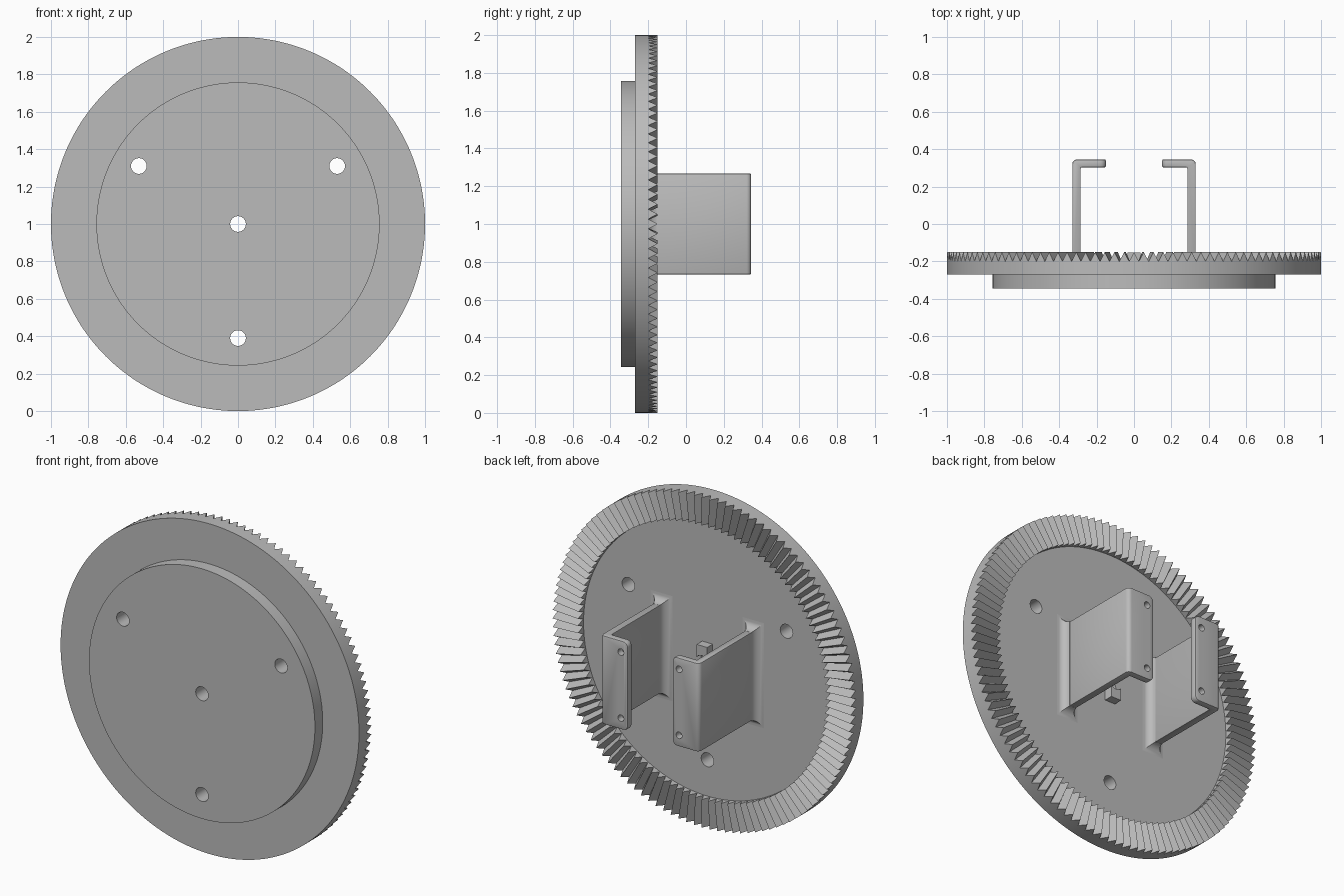
import bpy, bmesh, math
from mathutils import Matrix

if "Cube" in bpy.data.objects:
    bpy.data.objects.remove(bpy.data.objects["Cube"])

TEETH = 120
FLOOR, TIP, VALLEY = -0.205, -0.15, -0.2
CZ = 1.0

grey = bpy.data.materials.new("plain grey")
grey.diffuse_color = (0.5, 0.5, 0.5, 1)
grey.use_nodes = True
grey.node_tree.nodes["Principled BSDF"].inputs["Base Color"].default_value = grey.diffuse_color


def make(name, bm):
    bmesh.ops.recalc_face_normals(bm, faces=bm.faces[:])
    me = bpy.data.meshes.new(name)
    bm.to_mesh(me)
    bm.free()
    me.materials.append(grey)
    ob = bpy.data.objects.new(name, me)
    bpy.context.collection.objects.link(ob)
    return ob


def loft(bm, rings):
    """Join closed rings of points and cap both ends."""
    rows = [[bm.verts.new(p) for p in r] for r in rings]
    n = len(rows[0])
    for a, b in zip(rows, rows[1:]):
        for i in range(n):
            j = (i + 1) % n
            bm.faces.new((a[i], a[j], b[j], b[i]))
    bm.faces.new(rows[0])
    bm.faces.new(rows[-1])


def activate(ob):
    bpy.ops.object.select_all(action='DESELECT')
    ob.select_set(True)
    bpy.context.view_layer.objects.active = ob


def apply_mod(ob, kind, **settings):
    m = ob.modifiers.new(kind.lower(), kind)
    for k, v in settings.items():
        setattr(m, k, v)
    activate(ob)
    bpy.ops.object.modifier_apply(modifier=m.name)


def drill(ob, holes, radius, segs):
    """Cut round holes along y at the given (x, z) places."""
    bm = bmesh.new()
    for x, z in holes:
        loft(bm, [[(x + radius * math.cos(2 * math.pi * i / segs), y,
                    z + radius * math.sin(2 * math.pi * i / segs)) for i in range(segs)]
                  for y in (-0.6, 0.6)])
    cutter = make("hole_cutter", bm)
    cutter.hide_render = True
    apply_mod(ob, 'BOOLEAN', operation='DIFFERENCE', solver='EXACT', object=cutter)
    bpy.data.objects.remove(cutter)


def smooth(ob):
    activate(ob)
    bpy.ops.object.shade_smooth_by_angle(angle=math.radians(30))


# toothed wheel: floor, crown teeth, rim and front step in one turned shape
def ring(r, height):
    n = TEETH * 2
    return [(r * math.cos(2 * math.pi * i / n), height(i),
             CZ + r * math.sin(2 * math.pi * i / n)) for i in range(n)]


def tooth(i):
    return VALLEY if i % 2 else TIP


bm = bmesh.new()
loft(bm, [ring(0.83, lambda i: FLOOR), ring(0.83, tooth), ring(1.0, tooth),
          ring(1.0, lambda i: -0.27), ring(0.757, lambda i: -0.27),
          ring(0.757, lambda i: -0.345)])
wheel = make("toothed_wheel", bm)
drill(wheel, [(0, CZ), (-0.53, CZ + 0.31), (0.53, CZ + 0.31), (0, CZ - 0.61)], 0.042, 32)
smooth(wheel)

# small hub tabs above and below the centre hole
bm = bmesh.new()
loft(bm, [[(-0.035, y, CZ - 0.1), (0.035, y, CZ - 0.1), (0.035, y, CZ + 0.1),
           (-0.035, y, CZ + 0.1)] for y in (FLOOR - 0.005, -0.152)])
hub = make("hub_tabs", bm)
drill(hub, [(0, CZ)], 0.042, 32)

# pair of hooked brackets with flared feet
for s, side in ((1, "right"), (-1, "left")):
    # wall and inward flange, with a rounded outer bend
    bend = [(0.305 + 0.025 * math.cos(a), 0.32 + 0.025 * math.sin(a))
            for a in (math.pi / 2 * k / 5 for k in range(6))]
    profile = [(0.285, FLOOR - 0.005), (0.33, FLOOR - 0.005)] + bend + \
              [(0.15, 0.345), (0.15, 0.303), (0.285, 0.303)]
    bm = bmesh.new()
    loft(bm, [[(s * x, y, CZ + z) for x, y in profile] for z in (-0.268, 0.268)])
    # rounded corners on the flange end
    corners = [e for e in bm.edges
               if all(abs(abs(v.co.x) - 0.15) < 1e-4 for v in e.verts)
               and abs(e.verts[0].co.z - e.verts[1].co.z) < 1e-4]
    bmesh.ops.bevel(bm, geom=corners, offset=0.03, segments=5, profile=0.5,
                    affect='EDGES')
    bracket = make(side + "_bracket", bm)
    apply_mod(bracket, 'BEVEL', width=0.007, segments=2, limit_method='ANGLE',
              angle_limit=math.radians(50))
    drill(bracket, [(s * 0.195, CZ - 0.2), (s * 0.195, CZ + 0.2)], 0.02, 20)
    smooth(bracket)

    # curved foot blending the wall into the wheel
    R = 0.05
    rings = []
    for k in range(7):
        h = R * (1 - math.cos(math.pi / 2 * k / 6))
        f = R - math.sqrt(max(0, R * R - (R - h) ** 2))
        f = f + 0.0005
        a, b = 0.0225 + f, 0.268 + f
        rings.append([(s * 0.3075 + dx * a, FLOOR + h, CZ + dz * b)
                      for dx, dz in ((-1, -1), (1, -1), (1, 1), (-1, 1))])
    bm = bmesh.new()
    loft(bm, rings)
    smooth(make(side + "_bracket_foot", bm))
